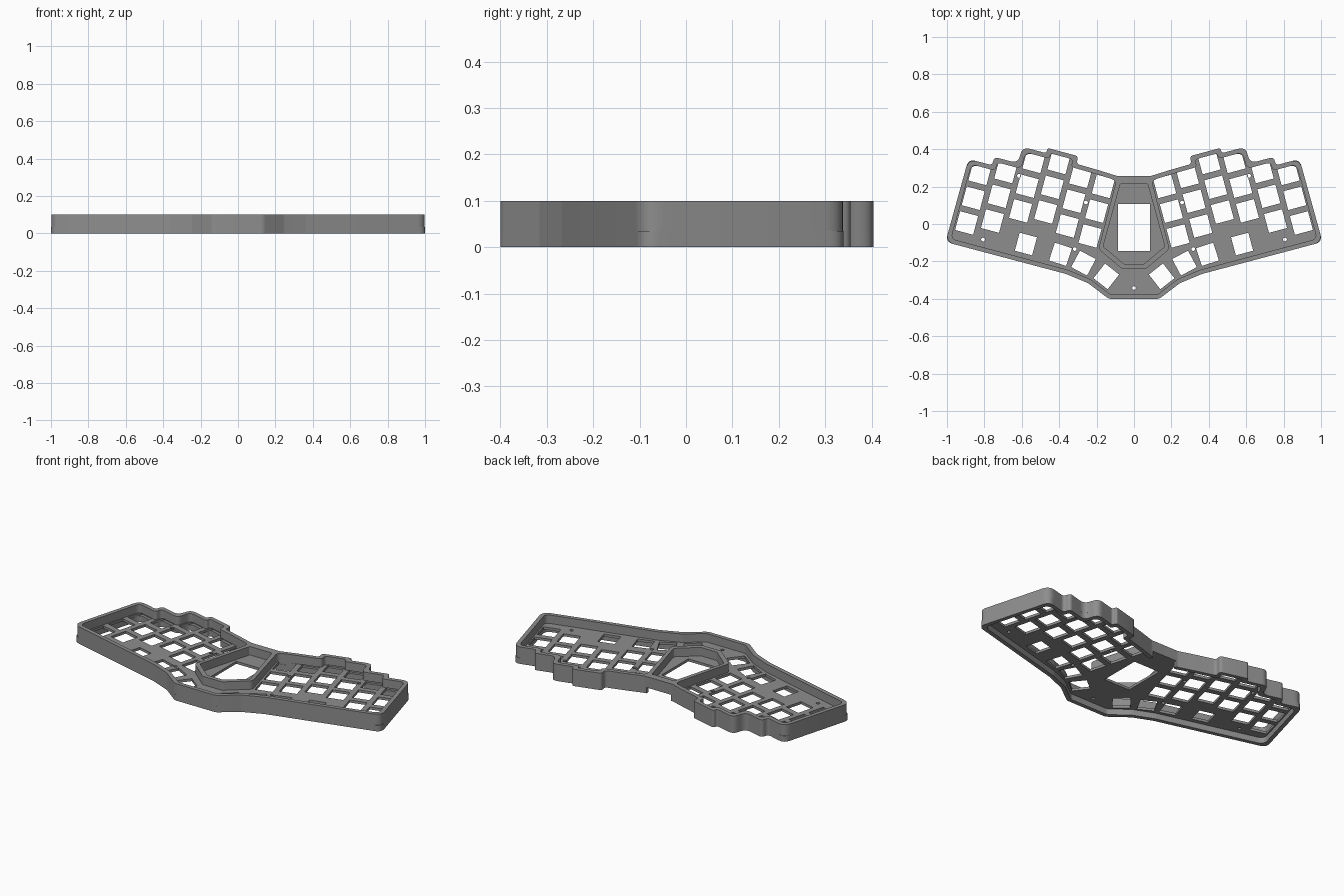
import bpy, bmesh, math
from mathutils import Vector

if "Cube" in bpy.data.objects:
    bpy.data.objects.remove(bpy.data.objects["Cube"])

A = math.radians(15)
U = Vector((math.cos(A), math.sin(A)))      # outward along a key row
V = Vector((-math.sin(A), math.cos(A)))     # up along a key column
PITCH, ROW, WALL = 0.131, 0.137, 0.024
PLATE_Z, TOP_Z, HEIGHT = 0.035, 0.05, 0.1
STAGGER = [0, 0.046, 0.137, 0.166, 0.124, 0.104]

gray = bpy.data.materials.new("case gray")
gray.diffuse_color = (0.27, 0.27, 0.27, 1)
gray.use_nodes = True
gray.node_tree.nodes["Principled BSDF"].inputs["Base Color"].default_value = gray.diffuse_color


def mirror(pts):
    return [Vector((-p[0], p[1])) for p in reversed(pts)]


def inset(pts, d):
    """Offset a counter-clockwise outline inward."""
    out = []
    for i, p in enumerate(pts):
        a = (p - pts[i - 1]).normalized()
        b = (pts[(i + 1) % len(pts)] - p).normalized()
        na, nb = Vector((-a.y, a.x)), Vector((-b.y, b.x))
        out.append(p + (na + nb) * (d / (1 + na.dot(nb))))
    return out


def rounded(pts, r, steps=6):
    """Round every corner, limited by its neighbouring edges."""
    out = []
    for i, p in enumerate(pts):
        a, b = pts[i - 1] - p, pts[(i + 1) % len(pts)] - p
        turn = math.pi - a.angle(b)
        t = min(r * math.tan(turn / 2), 0.45 * a.length, 0.45 * b.length)
        s, e = p + a.normalized() * t, p + b.normalized() * t
        for k in range(steps + 1):
            f = k / steps
            out.append(s * (1 - f) ** 2 + p * 2 * f * (1 - f) + e * f * f)
    return out


def slab(name, loops, z0, z1):
    """Extruded flat shape; inner loops become holes."""
    cu = bpy.data.curves.new(name, 'CURVE')
    cu.dimensions, cu.fill_mode = '2D', 'BOTH'
    cu.extrude = (z1 - z0) / 2
    for loop in loops:
        sp = cu.splines.new('POLY')
        sp.points.add(len(loop) - 1)
        for q, p in zip(sp.points, loop):
            q.co = (p[0], p[1], 0, 1)
        sp.use_cyclic_u = True
    tmp = bpy.data.objects.new(name + "_curve", cu)
    bpy.context.collection.objects.link(tmp)
    bpy.context.view_layer.update()
    me = bpy.data.meshes.new_from_object(
        tmp.evaluated_get(bpy.context.evaluated_depsgraph_get()))
    bpy.data.objects.remove(tmp)
    bm = bmesh.new()
    bm.from_mesh(me)
    bmesh.ops.remove_doubles(bm, verts=bm.verts, dist=1e-5)
    bmesh.ops.translate(bm, verts=bm.verts, vec=(0, 0, (z0 + z1) / 2))
    bmesh.ops.recalc_face_normals(bm, faces=bm.faces)
    bm.to_mesh(me)
    bm.free()
    me.materials.clear()
    me.materials.append(gray)
    ob = bpy.data.objects.new(name, me)
    bpy.context.collection.objects.link(ob)
    bpy.ops.object.select_all(action='DESELECT')
    ob.select_set(True)
    bpy.context.view_layer.objects.active = ob
    bpy.ops.object.shade_smooth_by_angle(angle=math.radians(30))
    return ob


def rect(x, y, w, h, deg):
    a = math.radians(deg)
    u, v = Vector((math.cos(a), math.sin(a))), Vector((-math.sin(a), math.cos(a)))
    return [Vector((x, y)) + u * (sx * w / 2) + v * (sy * h / 2)
            for sx, sy in ((-1, -1), (1, -1), (1, 1), (-1, 1))]


def disc(x, y, r, n=16):
    return [Vector((x + r * math.cos(k * math.tau / n),
                    y + r * math.sin(k * math.tau / n))) for k in range(n)]


# Right half of the outline, bottom to top, with one step per key column
corner = Vector((0.885, 0.348))
half = [Vector(p) for p in ((0.135, -0.4), (0.246, -0.316), (0.364, -0.267),
                            (1.008, -0.096))]
half.append(corner)
cuts = [PITCH, 2 * PITCH, 3 * PITCH, 3 * PITCH + 0.171]
for i, d in enumerate(cuts):
    half += [corner - U * d + V * STAGGER[i], corner - U * d + V * STAGGER[i + 1]]
half += [Vector((0.19, 0.288)), Vector((0.091, 0.257))]
outline = half + mirror(half)
inner = inset(outline, WALL)
n = len(half)
outer_loop, inner_loop = rounded(outline, 0.05), rounded(inner, 0.03)

# Upper wall: key well wrapping round the centre frame, and the screen well
frame = [Vector(p) for p in ((0.19, -0.134), (0.064, -0.24))]
well = inner[:n] + frame + mirror(frame) + inner[n:]
screen = [Vector(p) for p in ((0.053, -0.214), (0.165, -0.12), (0.073, 0.214))]
screen += mirror(screen)
slab("upper_wall", [outer_loop, rounded(well, 0.03), rounded(screen, 0.008)],
     TOP_Z, HEIGHT)

# Switch plate: key, screw and screen openings
right = []
for c, s in enumerate(STAGGER):
    for r in range(3):
        p = Vector((0.824, 0.27)) - U * (PITCH * c) + V * (s - ROW * r)
        right.append(rect(p.x, p.y, 0.1, 0.104, 15))
for x, y, deg in ((0.578, -0.107, 15), (0.393, -0.162, 18),
                  (0.27, -0.209, 28), (0.148, -0.28, 38)):
    right.append(rect(x, y, 0.096, 0.1, deg))
for x, y in ((0.807, -0.083), (0.615, 0.257), (0.257, 0.115), (0.316, -0.134)):
    right.append(disc(x, y, 0.01))
holes = right + [mirror(h) for h in right]
holes += [disc(0, -0.342, 0.01), rect(0, -0.019, 0.172, 0.251, 0)]
slab("switch_plate", [outer_loop] + holes, PLATE_Z, TOP_Z)

# Lower skirt, open at the back centre for the cable port
gap = 0.08
skirt_out = outline[n:] + outline[:n] + [Vector((gap, 0.257))]
skirt_in = [Vector((gap, 0.257 - WALL))] + (inner[n:] + inner[:n])[::-1]
skirt = skirt_out + skirt_in + [Vector((-gap, 0.257 - WALL)), Vector((-gap, 0.257))]
slab("lower_skirt", [rounded(skirt, 0.04)], 0, PLATE_Z)
